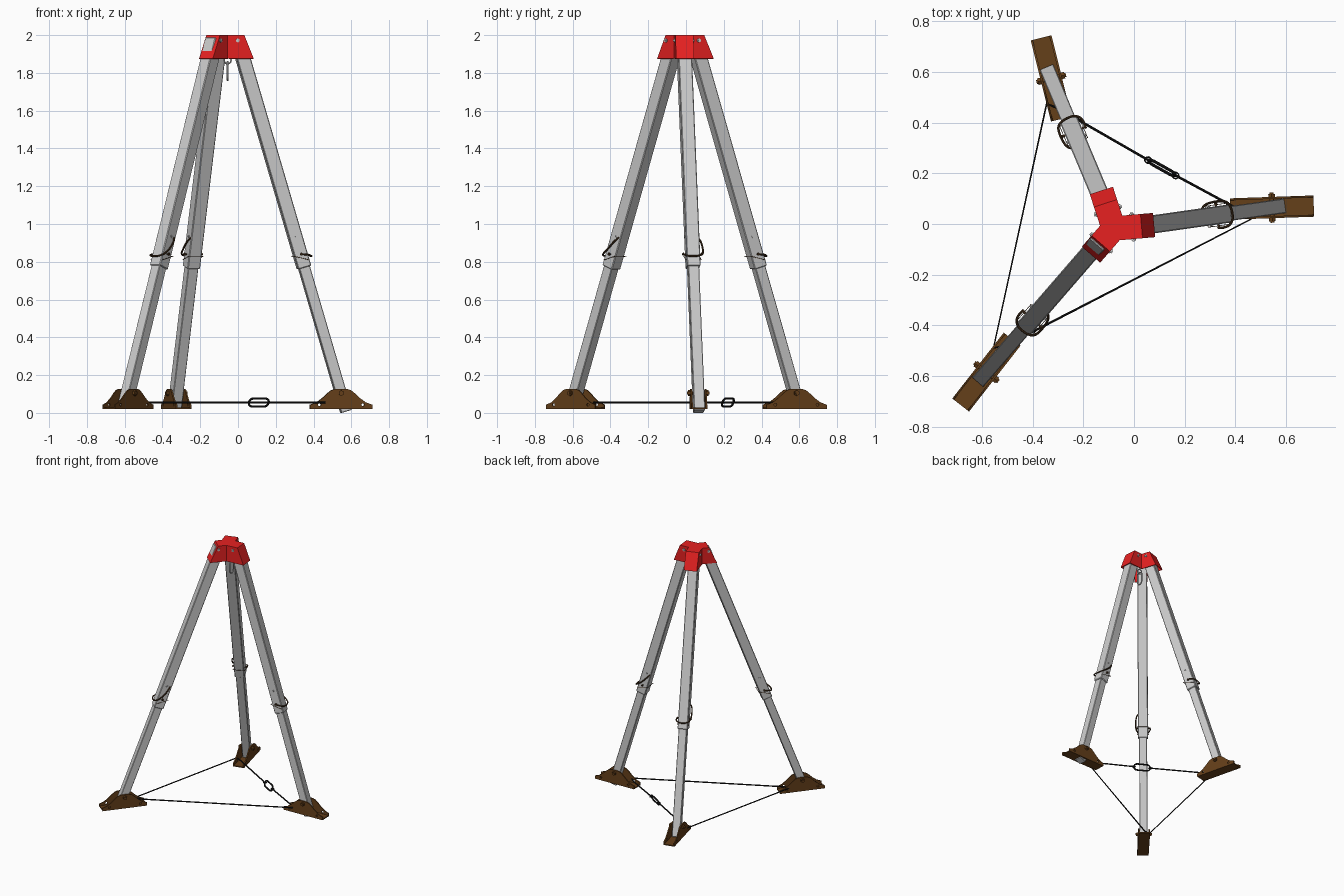
import bpy, bmesh
from math import sin, cos, pi, radians
from mathutils import Vector as V, Matrix

if "Cube" in bpy.data.objects:
    bpy.data.objects.remove(bpy.data.objects["Cube"])

Z = V((0, 0, 1))


def material(name, rgb):
    m = bpy.data.materials.new(name)
    m.diffuse_color = (*rgb, 1)
    m.use_nodes = True
    m.node_tree.nodes["Principled BSDF"].inputs["Base Color"].default_value = m.diffuse_color
    return m


RED = material("red_paint", (0.8, 0.015, 0.015))
BROWN = material("brown_paint", (0.13, 0.05, 0.01))
CORD = material("brown_cord", (0.06, 0.03, 0.012))
BLACK = material("black_rope", (0.01, 0.01, 0.01))


def frame(x, y, z, o):
    m = Matrix((x, y, z)).transposed().to_4x4()
    m.translation = o
    return m


def finish(name, bm, mat=None):
    bmesh.ops.recalc_face_normals(bm, faces=bm.faces)
    me = bpy.data.meshes.new(name)
    bm.to_mesh(me)
    bm.free()
    ob = bpy.data.objects.new(name, me)
    bpy.context.collection.objects.link(ob)
    if mat:
        me.materials.append(mat)
    return ob


def beam(name, p0, p1, side, w, h, bevel=0.0, mat=None):
    """Rectangular bar from p0 to p1, w measured along side."""
    d = (p1 - p0).normalized()
    bm = bmesh.new()
    bmesh.ops.create_cube(bm, size=1)
    bmesh.ops.scale(bm, vec=(w, h, (p1 - p0).length), verts=bm.verts)
    if bevel:
        bmesh.ops.bevel(bm, geom=bm.edges[:], offset=bevel, segments=1, affect='EDGES')
    bm.transform(frame(side, d.cross(side), d, (p0 + p1) / 2))
    return finish(name, bm, mat)


def bolt(name, c, axis, half, r, mat=None):
    """Round shank with a hexagonal head at both ends."""
    rot = axis.to_track_quat('Z', 'Y').to_matrix().to_4x4()
    bm = bmesh.new()
    for off, rad, dep, n in ((0, r * .55, 2 * half, 12), (half - r * .8, r, r * .8, 6),
                             (r * .8 - half, r, r * .8, 6)):
        bmesh.ops.create_cone(bm, cap_ends=True, segments=n, radius1=rad, radius2=rad, depth=dep,
                              matrix=Matrix.Translation(c + axis * off) @ rot)
    return finish(name, bm, mat)


def to_mesh(ob, mat):
    bpy.context.collection.objects.link(ob)
    if mat:
        ob.data.materials.append(mat)
    bpy.ops.object.select_all(action='DESELECT')
    ob.select_set(True)
    bpy.context.view_layer.objects.active = ob
    bpy.ops.object.convert(target='MESH')
    return bpy.context.object


def tube(name, pts, r, mat=None, closed=False, smooth=False):
    cu = bpy.data.curves.new(name, 'CURVE')
    cu.dimensions = '3D'
    cu.bevel_depth, cu.bevel_resolution, cu.use_fill_caps = r, 2, True
    sp = cu.splines.new('NURBS' if smooth else 'POLY')
    sp.points.add(len(pts) - 1)
    for q, p in zip(sp.points, pts):
        q.co = (*p, 1)
    sp.use_cyclic_u = closed
    if smooth:
        sp.order_u, sp.resolution_u, sp.use_endpoint_u = 3, 5, True
    ob = to_mesh(bpy.data.objects.new(name, cu), mat)
    bpy.ops.object.shade_smooth_by_angle()
    return ob


def link_ring(name, c, a, b, length, width, r, mat=None):
    """Stadium-shaped wire link, long along a."""
    rad, s = width / 2, (length - width) / 2
    pts = []
    for i in range(16):
        t = -pi / 2 + pi * (i % 8) / 7 + (pi if i > 7 else 0)
        pts.append(c + a * (rad * cos(t) + (s if i < 8 else -s)) + b * rad * sin(t))
    return tube(name, pts, r, mat, closed=True)


def side_plate(name, m):
    """Bell-shaped foot cheek with two rope holes."""
    half = [(.165, .02), (.165, .043), (.13, .056), (.1, .078), (.072, .104), (.052, .12), (.03, .127)]
    outline = half + [(-x, z) for x, z in reversed(half)]
    holes = [[(sx * .115 + .008 * cos(k * pi / 4), .043 + .008 * sin(k * pi / 4)) for k in range(8)]
             for sx in (1, -1)]
    cu = bpy.data.curves.new(name, 'CURVE')
    cu.dimensions, cu.fill_mode, cu.extrude = '2D', 'BOTH', .004
    for loop in [outline] + holes:
        sp = cu.splines.new('POLY')
        sp.points.add(len(loop) - 1)
        for q, p in zip(sp.points, loop):
            q.co = (*p, 0, 1)
        sp.use_cyclic_u = True
    ob = bpy.data.objects.new(name, cu)
    ob.matrix_world = m
    return to_mesh(ob, BROWN)


# name, leg top at z=1.87, foot pivot, foot angle, leg end height, hub arm angle, arm bottom/top length
LEGS = [("right", V((.028, -.008, 1.87)), V((.545, .065, .1)), 2, .008, 5, .16, .11),
        ("back", V((-.115, .07, 1.87)), V((-.327, .575, .1)), 104, .03, 108, .158, .105),
        ("front", V((-.15, -.085, 1.87)), V((-.583, -.585, .1)), 232, .03, 229, .137, .078)]
HUB = V((-.08, -.018, 0))

for name, top, piv, foot_deg, end_z, hub_deg, *_ in LEGS:
    axis = piv - top

    def at(z):
        return top + axis * ((top.z - z) / (top.z - piv.z))

    u = V((axis.x, axis.y, 0)).normalized()
    t = Z.cross(u)
    # telescopic leg
    beam(name + "_upper_leg", at(1.975), at(.77), t, .072, .072, .004)
    beam(name + "_lower_leg", at(.9), at(end_z), t, .058, .058, .003)
    # locking pin, its cord and a thin retaining wire
    bolt(name + "_locking_pin", at(.84), t, .055, .008, CORD)
    bolt(name + "_stop_pin", at(.935), t, .041, .008)
    c = at(.84)
    path = [(-.005, -.05, 0), (.03, -.055, .0), (.06, -.03, -.01), (.06, .02, -.01), (.045, .05, .0),
            (.005, .056, .025), (-.045, .05, .075), (-.065, .02, .098), (-.055, -.01, .1)]
    tube(name + "_pin_cord", [c + u * a + t * b + Z * h for a, b, h in path], .005, CORD, smooth=True)
    ring = [(.042, -.042, -.03), (.042, .042, -.03), (-.042, .042, -.01), (-.042, -.042, -.01)]
    tube(name + "_retaining_wire", [c + u * a + t * b + Z * h for a, b, h in ring], .0018, CORD, closed=True)
    # foot: base plate, two cheeks, pivot bolt
    f = V((cos(radians(foot_deg)), sin(radians(foot_deg)), 0))
    g = Z.cross(f)
    base = V((piv.x, piv.y, 0))
    beam(name + "_foot_base", base - f * .165 + Z * .024, base + f * .165 + Z * .024, g, .084, .008, 0, BROWN)
    for s in (-1, 1):
        side_plate(name + "_foot_cheek", frame(f, Z, -g, base + g * s * .038))
    bolt(name + "_foot_bolt", piv + Z * .005, g, .06, .015, BROWN)
    # hub bolt
    h = V((cos(radians(hub_deg)), sin(radians(hub_deg)), 0))
    bolt(name + "_hub_bolt", HUB + h * .075 + Z * 1.972, Z.cross(h), .057, .011)

# red three-armed head, open underneath
bm = bmesh.new()
HW = .048
dirs = [V((cos(radians(l[5])), sin(radians(l[5])), 0)) for l in LEGS]
loops = []
for z, k in ((1.875, 6), (2.0, 7)):
    pts = []
    for i, d in enumerate(dirs):
        n, e = Z.cross(d), dirs[(i + 1) % 3]
        pts += [HUB + d * LEGS[i][k] - n * HW, HUB + d * LEGS[i][k] + n * HW]
        pts.append(HUB + (d + e) * (HW / d.cross(e).z))
    loops.append([bm.verts.new(p + Z * z) for p in pts])
for i in range(9):
    j = (i + 1) % 9
    bm.faces.new((loops[0][i], loops[0][j], loops[1][j], loops[1][i]))
cap = bm.faces.new(loops[1])
bmesh.ops.triangulate(bm, faces=[cap])
head = finish("head_bracket", bm, RED)
mod = head.modifiers.new("wall", 'SOLIDIFY')
mod.thickness, mod.offset = .006, -1

# hanging eye and carabiner under the head
X, Y = V((1, 0, 0)), V((0, 1, 0))
hang = V((-.055, 0, 0))
tube("hanging_post", [hang + Z * 1.995, hang + Z * 1.885], .006)
link_ring("hanging_eye", hang + Z * 1.868, Z, X, .04, .036, .004)
link_ring("hanging_carabiner", hang + Z * 1.81, Z, Y, .1, .045, .005)

# restraining rope around the feet
rope = [(.405, .062), (-.30, .457), (-.345, .475), (-.555, -.49), (-.5, -.477), (.46, .018)]
R = [V((x, y, .055)) for x, y in rope]
a = (R[1] - R[0]).normalized()
mid = V((.11, .222, .055))
tube("foot_rope", [mid + a * .05] + R[1:] + R[:1] + [mid - a * .05], .005, BLACK)
b = (Z + a.cross(Z) * .35).normalized()
link_ring("rope_carabiner", mid, a, b, .12, .045, .006, BLACK)
for s in (-1, 1):
    link_ring("rope_eye", mid + a * s * .062, a, a.cross(Z), .026, .024, .003, BLACK)
